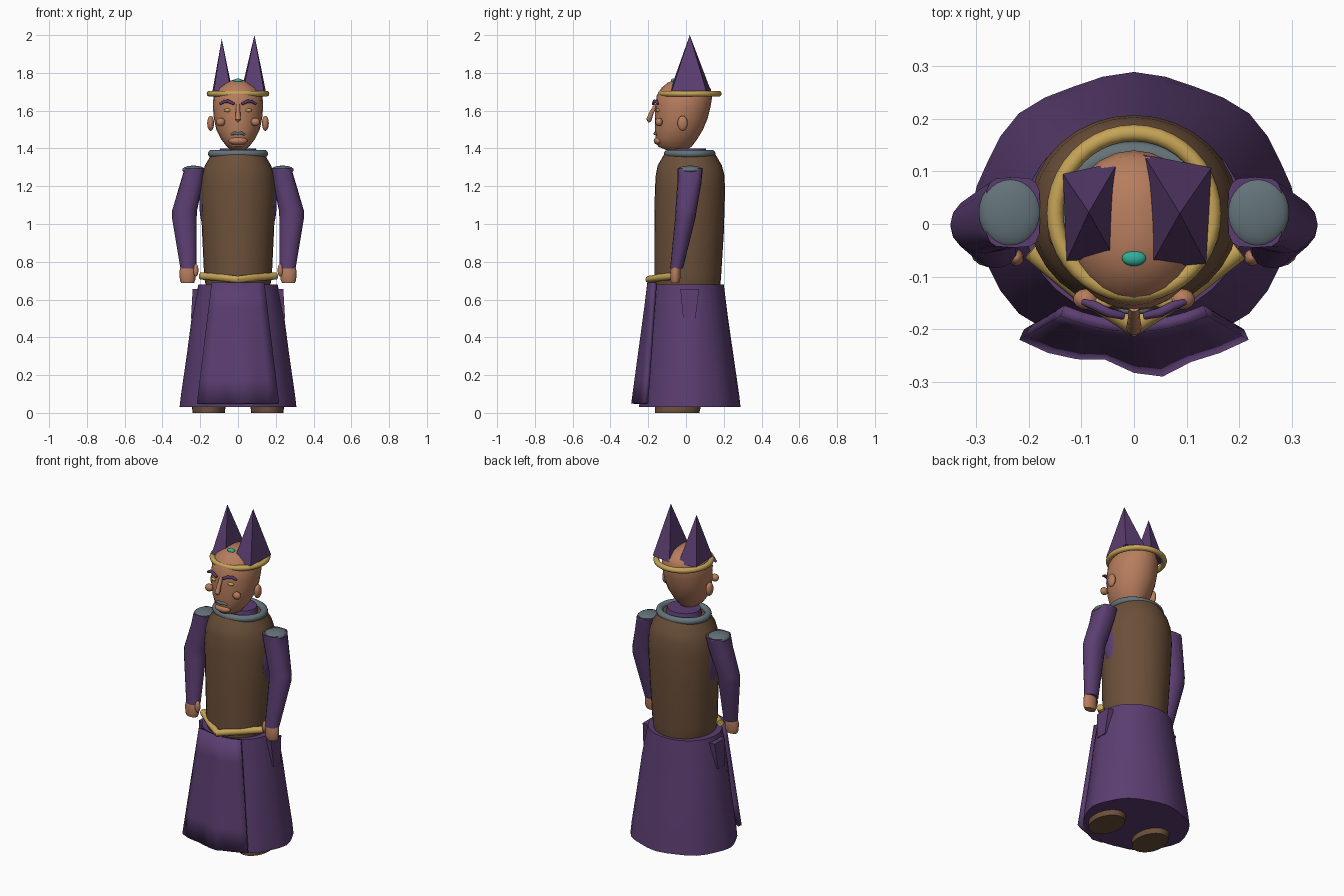
import bpy, bmesh, math
from mathutils import Vector

if "Cube" in bpy.data.objects:
    bpy.data.objects.remove(bpy.data.objects["Cube"])


def material(name, rgb):
    m = bpy.data.materials.new(name)
    m.diffuse_color = (*rgb, 1)
    m.use_nodes = True
    m.node_tree.nodes["Principled BSDF"].inputs["Base Color"].default_value = m.diffuse_color
    return m


PURPLE = material("purple cloth", (0.105, 0.048, 0.165))
BROWN = material("brown leather", (0.150, 0.080, 0.042))
SKIN = material("skin", (0.470, 0.205, 0.110))
GOLD = material("gold", (0.560, 0.370, 0.095))
GREY = material("grey metal", (0.125, 0.170, 0.190))
TEAL = material("teal gem", (0.030, 0.420, 0.320))


def finish(name, bm, mat, angle=40):
    bmesh.ops.recalc_face_normals(bm, faces=bm.faces)
    me = bpy.data.meshes.new(name)
    bm.to_mesh(me)
    bm.free()
    me.materials.append(mat)
    for p in me.polygons:
        p.use_smooth = angle > 0
    if angle > 0:
        me.set_sharp_from_angle(angle=math.radians(angle))
    ob = bpy.data.objects.new(name, me)
    bpy.context.collection.objects.link(ob)
    return ob


def skin_rings(bm, rings):
    """Join rings of points into a capped tube."""
    vs = [[bm.verts.new(p) for p in r] for r in rings]
    n = len(vs[0])
    for a, b in zip(vs, vs[1:]):
        for i in range(n):
            j = (i + 1) % n
            bm.faces.new((a[i], a[j], b[j], b[i]))
    bm.faces.new(vs[0])
    bm.faces.new(vs[-1])


def loft(name, sections, mat, n=24, cx=0, ripple=0, angle=40):
    """Sections: (z, half width, front y, back y); ripple fades upwards."""
    bm, rings = bmesh.new(), []
    for k, (z, rx, y0, y1) in enumerate(sections):
        ring = []
        for i in range(n):
            a = 2 * math.pi * i / n
            f = 1 + ripple * math.cos(8 * a) * (1 - k / (len(sections) - 1))
            ring.append((cx + rx * f * math.cos(a),
                         (y0 + y1) / 2 + (y1 - y0) / 2 * f * math.sin(a), z))
        rings.append(ring)
    skin_rings(bm, rings)
    return finish(name, bm, mat, angle)


def ball(name, loc, size, mat, seg=20):
    bm = bmesh.new()
    bmesh.ops.create_uvsphere(bm, u_segments=seg, v_segments=seg // 2 + 2, radius=1)
    for v in bm.verts:
        v.co = Vector([c * s for c, s in zip(v.co, size)]) + Vector(loc)
    return finish(name, bm, mat, 60)


def ring(name, loc, rx, ry, r, mat, n=40, m=10):
    bm = bmesh.new()
    vs = []
    for i in range(n):
        a = 2 * math.pi * i / n
        vs.append([bm.verts.new((loc[0] + (rx + r * math.cos(b)) * math.cos(a),
                                 loc[1] + (ry + r * math.cos(b)) * math.sin(a),
                                 loc[2] + r * math.sin(b)))
                   for b in [2 * math.pi * j / m for j in range(m)]])
    for i in range(n):
        for j in range(m):
            a, b = vs[i], vs[(i + 1) % n]
            bm.faces.new((a[j], b[j], b[(j + 1) % m], a[(j + 1) % m]))
    return finish(name, bm, mat, 60)


def tube(name, points, radii, mat, n=10, up=(0, 0, 1)):
    bm, rings, pts = bmesh.new(), [], [Vector(p) for p in points]
    for k, p in enumerate(pts):
        d = (pts[min(k + 1, len(pts) - 1)] - pts[max(k - 1, 0)]).normalized()
        u = d.cross(Vector(up)).normalized()
        w = u.cross(d)
        rings.append([p + radii[k] * (u * math.cos(a) + w * math.sin(a))
                      for a in [2 * math.pi * i / n for i in range(n)]])
    skin_rings(bm, rings)
    return finish(name, bm, mat, 50)


# Robe skirt with scalloped hem
loft("robe_skirt", [(0.03, 0.305, -0.245, 0.285), (0.1, 0.298, -0.238, 0.278),
                    (0.3, 0.27, -0.215, 0.25), (0.5, 0.245, -0.195, 0.222),
                    (0.68, 0.21, -0.18, 0.2)], PURPLE, n=32, ripple=0.015)

# Hanging front panel, wavy towards the hem
hem = [-0.22, -0.245, -0.257, -0.258, -0.283, -0.29, -0.262, -0.245, -0.22]
bm = bmesh.new()
rows = []
for k in range(6):
    t = k / 5
    row = []
    for i, y in enumerate(hem):
        u = i / 4 - 1
        row.append(bm.verts.new((u * (0.14 + 0.078 * t),
                                 (1 - t) * (-0.205 + 0.03 * u * u) + t * y,
                                 0.69 - 0.64 * t)))
    rows.append(row)
for a, b in zip(rows, rows[1:]):
    for i in range(8):
        bm.faces.new((a[i], b[i], b[i + 1], a[i + 1]))
panel = finish("front_panel", bm, PURPLE)
mod = panel.modifiers.new("thickness", 'SOLIDIFY')
mod.thickness = 0.022
# thickness goes behind the front surface
mod.offset = -1 if panel.data.polygons[0].normal.y < 0 else 1

# Torso and neck
loft("torso", [(0.67, 0.17, -0.165, 0.18), (0.71, 0.178, -0.168, 0.185),
               (0.74, 0.18, -0.168, 0.187), (0.95, 0.19, -0.168, 0.2),
               (1.18, 0.2, -0.165, 0.207), (1.26, 0.192, -0.16, 0.203),
               (1.31, 0.175, -0.15, 0.19), (1.37, 0.14, -0.115, 0.155)], BROWN, n=32)
loft("neck", [(1.34, 0.11, -0.08, 0.12), (1.4, 0.095, -0.065, 0.105)], PURPLE)
ring("collar", (0, 0.02, 1.372), 0.14, 0.117, 0.02, GREY)

# Gold belt hanging to a point at the front
tube("belt", [(-0.195, -0.05, 0.725), (-0.1, -0.128, 0.718), (0, -0.195, 0.706),
              (0.1, -0.128, 0.718), (0.2, -0.05, 0.725)], [0.02] * 5, GOLD)

# Head
loft("head", [(1.39, 0.035, -0.10, 0.0), (1.41, 0.06, -0.148, 0.03),
              (1.45, 0.09, -0.16, 0.06), (1.5, 0.115, -0.164, 0.09),
              (1.56, 0.128, -0.165, 0.115), (1.62, 0.133, -0.163, 0.13),
              (1.68, 0.13, -0.155, 0.14), (1.72, 0.11, -0.13, 0.13),
              (1.75, 0.065, -0.095, 0.09), (1.765, 0.02, -0.05, 0.04)], SKIN)
tube("nose", [(0, -0.158, 1.632), (0, -0.182, 1.59), (0, -0.197, 1.55), (0, -0.197, 1.535)],
     [0.01, 0.012, 0.015, 0.009], SKIN)
ball("chin", (0, -0.145, 1.44), (0.05, 0.026, 0.022), SKIN)
tube("mouth", [(-0.037, -0.155, 1.472), (-0.018, -0.163, 1.482), (0, -0.165, 1.478),
               (0.018, -0.163, 1.482), (0.037, -0.155, 1.472)],
     [0.005, 0.008, 0.007, 0.008, 0.005], GREY)

# Crown: gold circlet, gem and two four-sided horns
ring("circlet", (0, 0.02, 1.69), 0.15, 0.153, 0.016, GOLD)
ball("crown_gem", (0, -0.065, 1.758), (0.023, 0.015, 0.012), TEAL)
horns = {"horn_left": ([(-0.135, 0.095), (-0.03, 0.118), (-0.037, -0.065), (-0.128, -0.07)],
                       (-0.086, 0.022, 1.98)),
         "horn_right": ([(0.018, 0.132), (0.147, 0.107), (0.137, -0.075), (0.028, -0.085)],
                        (0.087, 0.02, 2.0))}
for name, (base, tip) in horns.items():
    bm = bmesh.new()
    b = [bm.verts.new((x, y, 1.705)) for x, y in base]
    top = bm.verts.new(tip)
    bm.faces.new(b)
    for i in range(4):
        bm.faces.new((b[i], b[(i + 1) % 4], top))
    finish(name, bm, PURPLE, 0)

# Paired parts
for s, side in ((-1, "left"), (1, "right")):
    # Shoes
    loft("shoe_" + side, [(0, 0.085, -0.165, 0.07), (0.04, 0.09, -0.165, 0.08),
                          (0.1, 0.06, -0.1, 0.07)], BROWN, cx=s * 0.155)

    # Side tab of the skirt
    bm = bmesh.new()
    skin_rings(bm, [[(s * x0, y0, z), (s * x1, y0, z), (s * x1, y1, z), (s * x0, y1, z)]
                    for x0, x1, y0, y1, z in ((0.2, 0.249, -0.015, 0.05, 0.5),
                                              (0.18, 0.24, -0.03, 0.07, 0.655))])
    finish("side_tab_" + side, bm, PURPLE)

    # Bent sleeve: squarish at the shoulder, round at the wrist
    bm, rings = bmesh.new(), []
    for x, y, z, rx, ry, power in ((0.23, 0.022, 1.295, 0.052, 0.067, 0.5),
                                   (0.245, 0.018, 1.22, 0.06, 0.064, 0.75),
                                   (0.283, 0.0, 1.07, 0.066, 0.056, 1),
                                   (0.284, -0.004, 1.03, 0.065, 0.054, 1),
                                   (0.263, -0.05, 0.765, 0.042, 0.034, 1)):
        r = []
        for i in range(16):
            c, n = math.cos(i * math.pi / 8), math.sin(i * math.pi / 8)
            r.append((s * (x + rx * math.copysign(abs(c) ** power, c)),
                      y + ry * math.copysign(abs(n) ** power, n), z))
        rings.append(r)
    skin_rings(bm, rings)
    finish("sleeve_" + side, bm, PURPLE)
    ball("armhole_" + side, (s * 0.18, 0.015, 1.12), (0.025, 0.05, 0.13), PURPLE)
    ball("shoulder_plate_" + side, (s * 0.235, 0.022, 1.287), (0.06, 0.067, 0.022), GREY, 28)

    # Hand and thumb
    loft("hand_" + side, [(0.688, 0.034, -0.078, -0.036), (0.705, 0.041, -0.083, -0.03),
                          (0.75, 0.043, -0.083, -0.028), (0.785, 0.034, -0.075, -0.03)],
         SKIN, n=14, cx=s * 0.267)
    ball("thumb_" + side, (s * 0.224, -0.064, 0.755), (0.015, 0.016, 0.034), SKIN, 14)

    # Face details
    ball("ear_" + side, (s * 0.145, -0.018, 1.533), (0.018, 0.027, 0.04), SKIN)
    ball("cheek_" + side, (s * 0.092, -0.143, 1.54), (0.024, 0.02, 0.022), SKIN, 14)
    ball("eye_" + side, (s * 0.055, -0.148, 1.602), (0.02, 0.012, 0.009), GOLD, 14)
    tube("brow_" + side, [(s * 0.02, -0.175, 1.635), (s * 0.05, -0.168, 1.65),
                          (s * 0.075, -0.155, 1.648), (s * 0.097, -0.148, 1.635)],
         [0.007, 0.009, 0.009, 0.006], PURPLE, 8)
